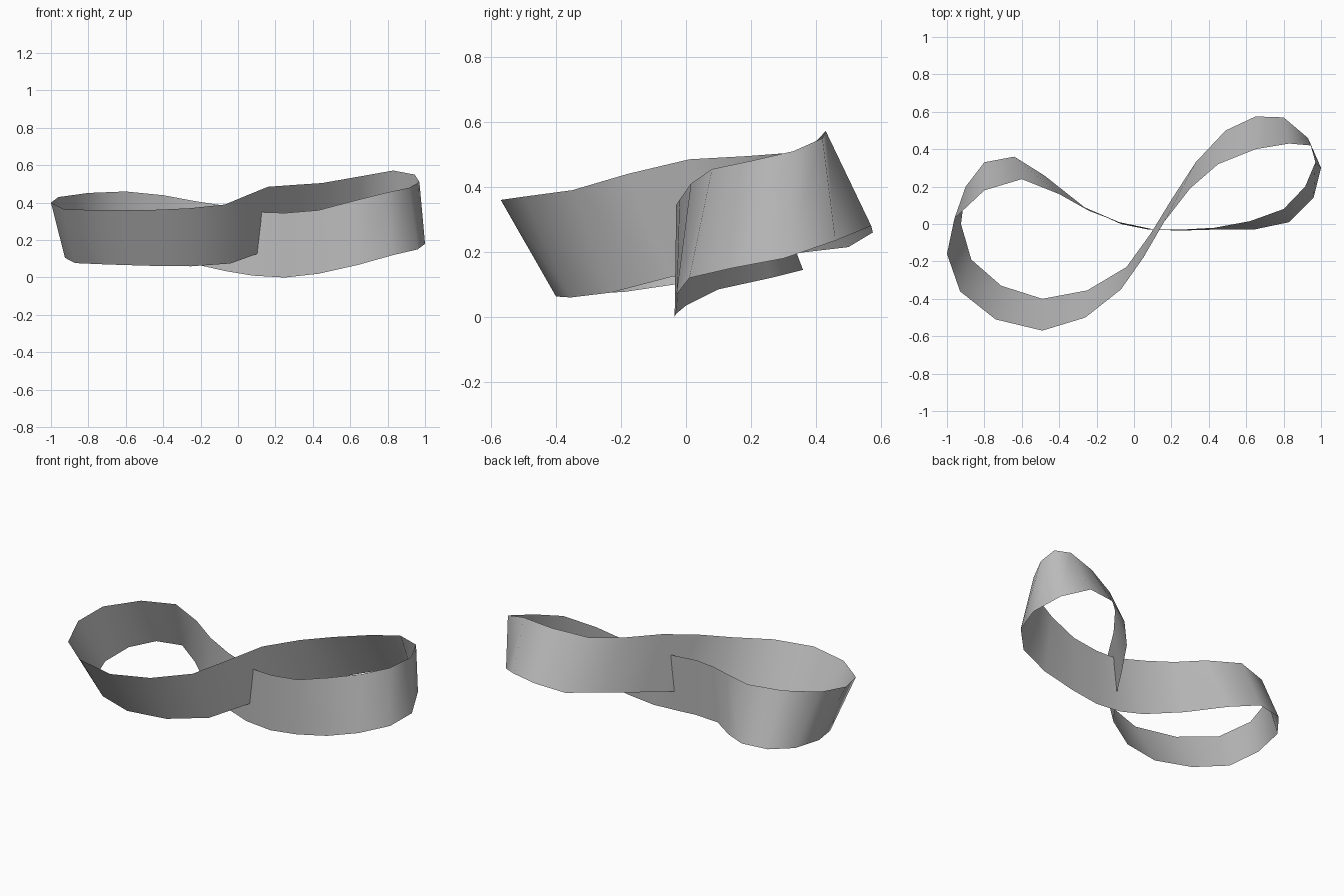
import bpy
import bmesh
from math import radians

# Remove the default object only
default_cube = bpy.data.objects.get("Cube")
if default_cube:
    bpy.data.objects.remove(default_cube, do_unlink=True)


def make_material(name, colour):
    """Plain flat colour for both viewport and render."""
    material = bpy.data.materials.new(name)
    material.use_nodes = True
    material.diffuse_color = colour
    shader = material.node_tree.nodes["Principled BSDF"]
    shader.inputs["Base Color"].default_value = colour
    return material


def make_closed_ribbon(name, upper_edge, lower_edge, material):
    """Bridge two matching closed paths with one strip of quads."""
    mesh = bpy.data.meshes.new(name)
    bm = bmesh.new()
    upper = [bm.verts.new(point) for point in upper_edge]
    lower = [bm.verts.new(point) for point in lower_edge]
    for i in range(len(upper)):
        previous = i - 1
        bm.faces.new((lower[previous], lower[i], upper[i], upper[previous]))
    bm.to_mesh(mesh)
    bm.free()
    mesh.materials.append(material)

    ribbon = bpy.data.objects.new(name, mesh)
    bpy.context.collection.objects.link(ribbon)
    bpy.ops.object.select_all(action="DESELECT")
    ribbon.select_set(True)
    bpy.context.view_layer.objects.active = ribbon
    bpy.ops.object.shade_smooth_by_angle(angle=radians(60))
    return ribbon


# Upper edge: front of right loop, round its back, across to the left loop
upper_path = [
    (.11, -.03, .35), (.25, -.03, .345), (.43, -.02, .36), (.62, .015, .41),
    (.8, .08, .455), (.915, .2, .48), (.97, .33, .51), (.945, .42, .55),
    (.83, .43, .572), (.65, .4, .54), (.45, .32, .505), (.3, .19, .495),
    (.16, .01, .485), (.05, -.18, .44), (-.07, -.35, .39), (-.26, -.5, .37),
    (-.49, -.57, .36), (-.74, -.51, .36), (-.93, -.36, .365), (-1, -.16, .4),
    (-.96, .03, .43), (-.8, .18, .452), (-.6, .24, .46), (-.4, .16, .44),
    (-.24, .07, .41), (-.08, .01, .385),
]

# Lower edge, matched point for point; the band leans towards the front
lower_path = [
    (.08, -.03, .01), (.25, -.035, 0), (.43, -.03, .02), (.64, -.03, .067),
    (.83, .01, .12), (.96, .14, .15), (1, .3, .18), (.93, .46, .235),
    (.8, .57, .28), (.65, .575, .26), (.49, .5, .215), (.33, .33, .195),
    (.2, .13, .155), (.09, -.05, .122), (-.04, -.23, .075), (-.25, -.355, .06),
    (-.49, -.4, .063), (-.71, -.33, .07), (-.87, -.19, .077), (-.925, 0, .105),
    (-.9, .2, .125), (-.8, .33, .14), (-.64, .36, .145), (-.48, .26, .12),
    (-.29, .1, .085), (-.07, 0, .035),
]

# Figure-eight band
grey = make_material("neutral grey", (.5, .5, .5, 1))
make_closed_ribbon("figure_eight_band", upper_path, lower_path, grey)
